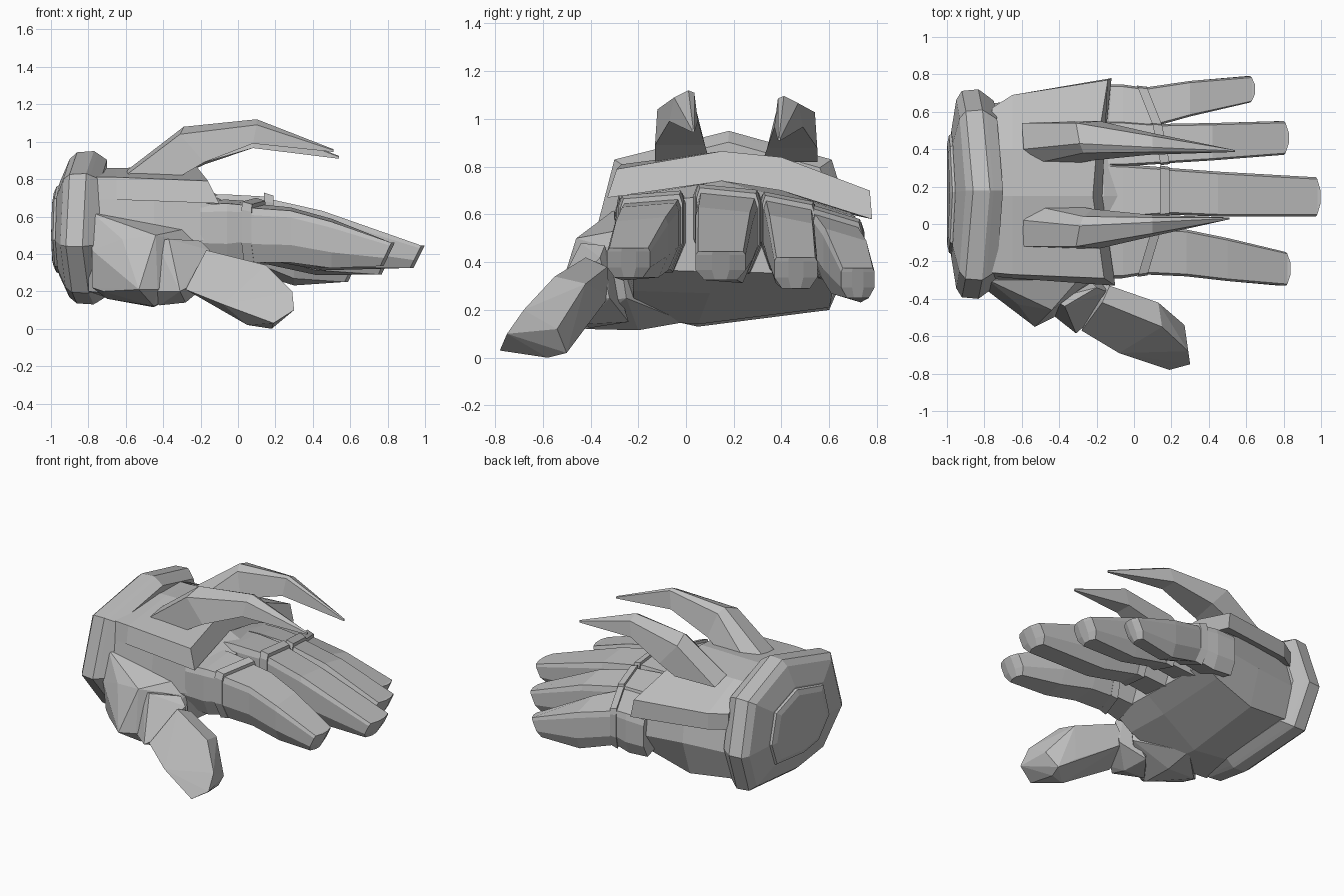
import bpy, bmesh

steel = bpy.data.materials.new("grey_metal")
steel.diffuse_color = (0.52, 0.52, 0.52, 1)


def finish(name, bm):
    bmesh.ops.recalc_face_normals(bm, faces=bm.faces[:])
    me = bpy.data.meshes.new(name)
    bm.to_mesh(me)
    bm.free()
    me.materials.append(steel)
    ob = bpy.data.objects.new(name, me)
    bpy.context.collection.objects.link(ob)
    return ob


def loft(name, rings):
    """Skin equal-length rings of 3D points and cap both ends."""
    bm = bmesh.new()
    rows = [[bm.verts.new(p) for p in r] for r in rings]
    n = len(rows[0])
    for a, b in zip(rows, rows[1:]):
        for i in range(n):
            j = (i + 1) % n
            bm.faces.new((a[i], a[j], b[j], b[i]))
    bm.faces.new(rows[0])
    bm.faces.new(rows[-1])
    return finish(name, bm)


def hull(name, pts):
    """Faceted solid wrapped around a few corner points."""
    bm = bmesh.new()
    verts = [bm.verts.new(p) for p in pts]
    res = bmesh.ops.convex_hull(bm, input=verts)
    junk = {g for g in res["geom_interior"] + res["geom_unused"]
            if isinstance(g, bmesh.types.BMVert)}
    bmesh.ops.delete(bm, geom=list(junk), context='VERTS')
    return finish(name, bm)


# Wrist cuff: bowed octagonal rim with a raised end plate
OUTLINE = [(-.30, .83), (.18, .95), (.61, .83), (.72, .48),
           (.60, .20), (.05, .13), (-.22, .19), (-.40, .44)]
CY, CZ = .16, .52


def cuff_ring(x, s):
    ring = []
    for y, z in OUTLINE:
        dy, dz = (y - CY) * s, (z - CZ) * s
        ring.append((x - .06 * (dy / .55) ** 2, CY + dy, CZ + dz))
    return ring


loft("wrist_cuff", [cuff_ring(x, s) for x, s in
     [(-.70, .89), (-.75, .97), (-.77, 1), (-.86, .985), (-.90, .90), (-.955, .60)]])
loft("cuff_end_plate", [cuff_ring(x, s) for x, s in
     [(-.93, .60), (-.970, .56), (-.985, .48)]])

# Palm body
palm = [
    (-.80, [(-.28, .70), (.15, .82), (.58, .68), (.64, .45),
            (.57, .25), (.05, .18), (-.25, .20), (-.32, .45)]),
    (-.45, [(-.28, .70), (.15, .79), (.66, .63), (.68, .45),
            (.60, .21), (.05, .14), (-.22, .16), (-.32, .42)]),
    (-.16, [(-.28, .67), (.15, .74), (.71, .59), (.73, .45),
            (.62, .30), (.10, .27), (-.22, .28), (-.29, .48)]),
    (-.03, [(-.25, .65), (.15, .68), (.72, .53), (.73, .42),
            (.64, .35), (.10, .36), (-.22, .37), (-.27, .48)]),
]
loft("palm", [[(x, y, z) for y, z in pts] for x, pts in palm])

# Armour plate over the back of the hand
loft("back_plate", [
    [(-.76, -.28, .69), (-.76, -.26, .81), (-.76, .15, .86), (-.76, .40, .84),
     (-.76, .62, .71), (-.76, .62, .60), (-.76, .40, .70), (-.76, .15, .74)],
    [(-.65, -.29, .69), (-.65, -.27, .81), (-.65, .15, .86), (-.65, .40, .84),
     (-.65, .69, .71), (-.65, .69, .60), (-.65, .40, .70), (-.65, .15, .74)],
    [(-.10, -.33, .67), (-.16, -.29, .79), (-.22, .15, .865), (-.20, .40, .84),
     (-.14, .77, .70), (-.12, .78, .58), (-.16, .40, .70), (-.17, .15, .74)],
])

# Fingers: knuckle segment, slanted joint collar and blunt pointed tip
SECTION = [(-.9, 1), (.9, 1), (1, .75), (1, -.3),
           (.65, -1), (-.65, -1), (-1, -.3), (-1, .75)]


def finger_ring(x, y, w, top, bottom, slant=0, roll=0, shear=0):
    mid, h = (top + bottom) / 2, (top - bottom) / 2
    return [(x + slant * a * w + shear * b, y + a * w, mid + b * h + roll * a * w)
            for a, b in SECTION]


# name: joint slant, roll, then (x, y, half width, top, bottom) stations
FINGERS = {
    "index": (.3, .08, [(.10, -.145, .125, .655, .36), (.28, -.155, .125, .64, .36),
                        (.50, -.19, .115, .58, .33), (.79, -.24, .09, .46, .335)]),
    "middle": (0, -.1, [(.18, .175, .125, .68, .37), (.45, .16, .12, .62, .32),
                        (.95, .145, .105, .445, .325)]),
    "ring": (-.2, -.2, [(.16, .43, .105, .64, .36), (.42, .44, .10, .58, .30),
                        (.78, .46, .09, .42, .29)]),
    "little": (-.4, -.3, [(.10, .63, .10, .575, .32), (.30, .67, .095, .515, .25),
                          (.60, .72, .07, .375, .25)]),
}
for name, (k, roll, secs) in FINGERS.items():
    x, y, w, top, bot = secs[0]
    ex, ey, ew, et, eb = secs[-1]
    loft(name + "_finger", [finger_ring(*secs[0], k, roll)]
         + [finger_ring(*s, 0, roll) for s in secs[1:-1]]
         + [finger_ring(*secs[-1], 0, 0, .03),
            finger_ring(ex + .018, ey, ew * .35, et, eb, 0, 0, .03)])
    loft(name + "_joint", [finger_ring(x - .04, y, w * 1.10, top + .035, bot - .01, k, roll),
                           finger_ring(x + .01, y, w * 1.04, top + .02, bot, k, roll)])
    loft(name + "_knuckle", [finger_ring(-.20, y, w * 1.18, top + .02, bot, 0, roll),
                             finger_ring(-.06, y, w * 1.16, top + .025, bot - .01, 0, roll),
                             finger_ring(x - .03, y, w * 1.03, top + .015, bot + .01, k, roll)])

# Thumb: fleshy base, joint block and tip
hull("thumb_base", [
    (-.78, -.30, .62), (-.78, -.36, .42), (-.78, -.33, .22), (-.72, -.38, .20),
    (-.53, -.55, .21), (-.44, -.46, .50), (-.62, -.43, .48), (-.30, -.30, .53),
    (-.20, -.28, .45), (-.45, -.42, .12), (-.45, -.20, .115), (-.70, -.25, .16),
    (-.45, .0, .15), (-.20, -.25, .25), (-.43, -.50, .21)])
hull("thumb_joint", [
    (-.44, -.47, .20), (-.31, -.585, .20), (-.37, -.44, .48), (-.20, -.34, .47),
    (-.15, -.36, .42), (-.27, -.55, .22), (-.15, -.32, .25), (-.28, -.43, .14),
    (-.42, -.40, .125), (-.30, -.24, .15), (-.44, -.40, .47), (-.48, -.45, .20)])
hull("thumb_tip", [
    (-.28, -.57, .21), (-.17, -.42, .42), (-.13, -.33, .38), (-.20, -.32, .26),
    (-.08, -.69, .13), (.05, -.64, .02), (.15, -.55, .34), (.13, -.42, .31),
    (.29, -.68, .20), (.30, -.75, .10), (.19, -.78, .03), (.18, -.58, 0),
    (.20, -.50, .02), (.27, -.54, .12), (.10, -.45, .09)])

# Two curved blades, the second mirrored across the hand
BLADE = [
    [(-.60, -.12, .82), (-.59, .02, .85), (-.50, .09, .83), (-.33, .10, .82), (-.30, -.13, .82)],
    [(-.31, -.12, 1.04), (-.29, -.01, 1.08), (-.27, .04, 1.05), (-.22, .08, .89), (-.18, -.13, .89)],
    [(.10, -.05, 1.09), (.10, .01, 1.12), (.10, .035, 1.11), (.08, .05, .99), (.08, -.07, .99)],
    [(.51, .025, .955), (.51, .03, .96), (.51, .035, .955), (.51, .035, .945), (.51, .025, .945)],
]
loft("blade_front", BLADE)
loft("blade_rear", [[(x + .03 * (i == 3), .42 - y, z - .012 * i) for x, y, z in r]
                    for i, r in enumerate(BLADE)])
